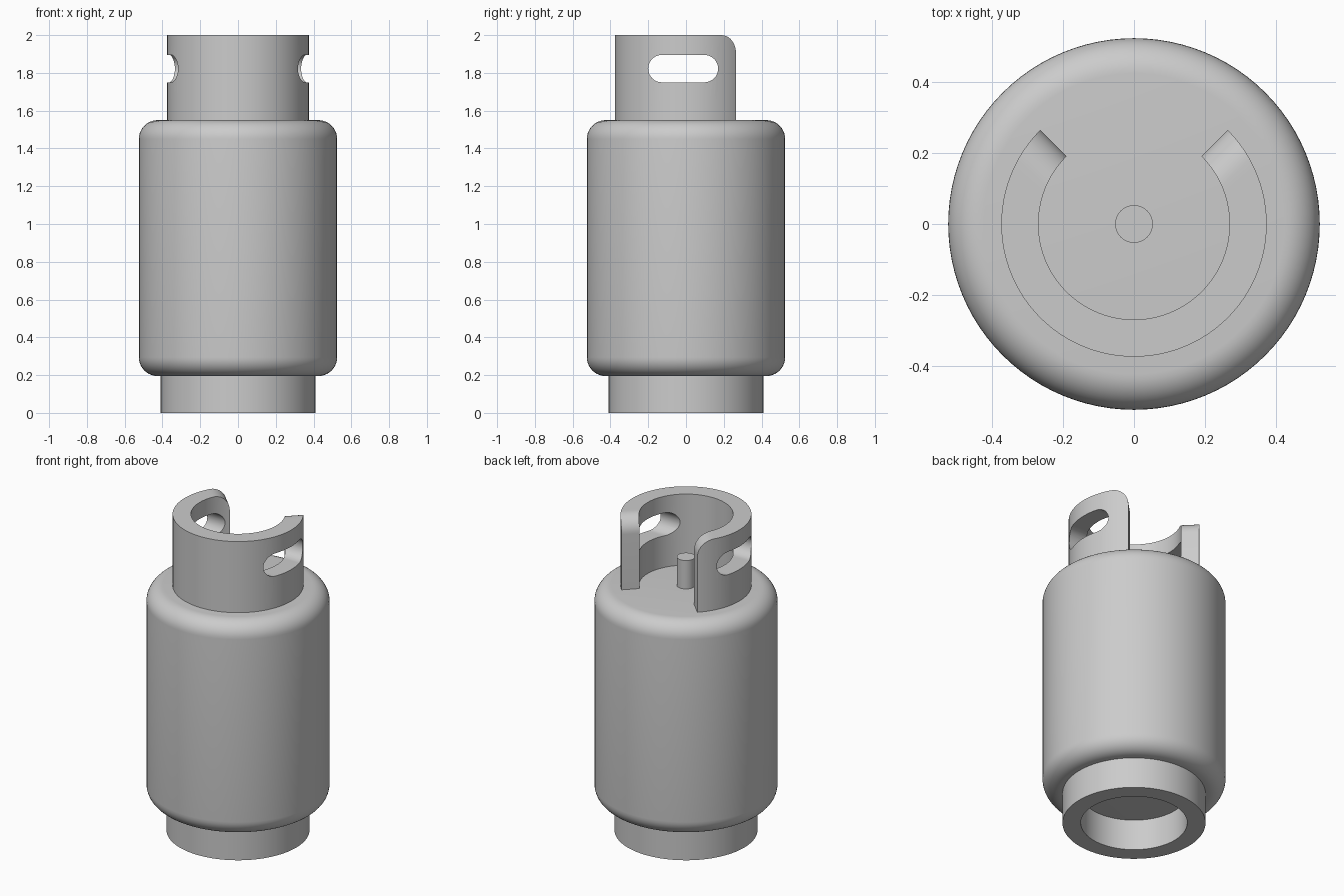
import bpy
import bmesh
import math

cube = bpy.data.objects.get("Cube")
if cube:
    bpy.data.objects.remove(cube, do_unlink=True)

SEGMENTS = 96
BODY_BOTTOM, BODY_TOP, TOP = 0.195, 1.55, 2.0

grey = bpy.data.materials.new("grey metal")
grey.use_nodes = True
colour = (0.6, 0.6, 0.6, 1)
grey.diffuse_color = colour
grey.node_tree.nodes["Principled BSDF"].inputs["Base Color"].default_value = colour


def add_object(name, bm):
    bmesh.ops.recalc_face_normals(bm, faces=bm.faces)
    mesh = bpy.data.meshes.new(name)
    bm.to_mesh(mesh)
    bm.free()
    mesh.materials.append(grey)
    obj = bpy.data.objects.new(name, mesh)
    bpy.context.collection.objects.link(obj)
    return obj


def smooth(obj):
    bpy.ops.object.select_all(action="DESELECT")
    obj.select_set(True)
    bpy.context.view_layer.objects.active = obj
    bpy.ops.object.shade_smooth_by_angle(angle=math.radians(35))


def lathe(name, profile, closed=False):
    """Spin a (radius, z) profile around the vertical axis."""
    bm = bmesh.new()
    verts = [bm.verts.new((r, 0, z)) for r, z in profile]
    pairs = list(zip(verts, verts[1:]))
    if closed:
        pairs.append((verts[-1], verts[0]))
    edges = [bm.edges.new(pair) for pair in pairs]
    bmesh.ops.spin(bm, geom=verts + edges, cent=(0, 0, 0), axis=(0, 0, 1),
                   angle=math.tau, steps=SEGMENTS)
    bmesh.ops.remove_doubles(bm, verts=bm.verts, dist=0.0001)
    obj = add_object(name, bm)
    smooth(obj)
    return obj


def arc(cx, cz, radius, start, end, steps=10):
    angles = [math.radians(start + (end - start) * i / steps) for i in range(steps + 1)]
    return [(cx + radius * math.cos(a), cz + radius * math.sin(a)) for a in angles]


# Tank with rounded shoulders
R, FILLET = 0.525, 0.1
lathe("tank_body",
      [(0, BODY_BOTTOM)]
      + arc(R - FILLET, BODY_BOTTOM + FILLET, FILLET, -90, 0)
      + arc(R - FILLET, BODY_TOP - FILLET, FILLET, 0, 90)
      + [(0, BODY_TOP)])

# Hollow foot ring
lathe("foot_ring", [(0.41, 0), (0.41, BODY_BOTTOM), (0.305, BODY_BOTTOM), (0.305, 0)], closed=True)

# Valve stem
lathe("valve_stem", [(0, BODY_TOP), (0.053, BODY_TOP), (0.053, 1.73), (0, 1.73)])

# Handle collar, open at the back, with rounded upper end corners
OUTER, INNER, CORNER = 0.375, 0.27, 0.1
END = math.radians(45)
corner = [(CORNER * (1 - math.cos(t)), TOP - CORNER * (1 - math.sin(t)))
          for t in [math.pi / 2 * i / 10 for i in range(11)]]


def stations(radius):
    """Angle and top height along the collar, from one end to the other."""
    right = [(END - math.asin(d / radius), z) for d, z in corner]
    start = right[-1][0]
    span = math.pi + 2 * start
    middle = [(start - span * i / 64, TOP) for i in range(1, 64)]
    left = [(-math.pi - a, z) for a, z in reversed(right)]
    return right + middle + left


bm = bmesh.new()
columns = []
for (ao, z), (ai, _) in zip(stations(OUTER), stations(INNER)):
    corners = [(OUTER, ao, BODY_TOP), (OUTER, ao, z), (INNER, ai, z), (INNER, ai, BODY_TOP)]
    columns.append([bm.verts.new((r * math.cos(a), r * math.sin(a), h)) for r, a, h in corners])
for a, b in zip(columns, columns[1:]):
    for i in range(4):
        j = (i + 1) % 4
        bm.faces.new((a[i], a[j], b[j], b[i]))
bm.faces.new(columns[0])
bm.faces.new(columns[-1])
collar = add_object("handle_collar", bm)

# Stadium cutter for both hand slots
SLOT_R, SLOT_Z = 0.0725, 1.8225
outline = arc(0.0975, SLOT_Z, SLOT_R, -90, 90, 16) + arc(-0.1275, SLOT_Z, SLOT_R, 90, 270, 16)
bm = bmesh.new()
face = bm.faces.new([bm.verts.new((-0.6, y, z)) for y, z in outline])
extruded = bmesh.ops.extrude_face_region(bm, geom=[face])
bmesh.ops.translate(bm, vec=(1.2, 0, 0),
                    verts=[v for v in extruded["geom"] if isinstance(v, bmesh.types.BMVert)])
cutter = add_object("slot_cutter", bm)

cut = collar.modifiers.new("hand slots", "BOOLEAN")
cut.operation = "DIFFERENCE"
cut.solver = "EXACT"
cut.object = cutter
bpy.ops.object.select_all(action="DESELECT")
collar.select_set(True)
bpy.context.view_layer.objects.active = collar
bpy.ops.object.modifier_apply(modifier=cut.name)
bpy.data.objects.remove(cutter, do_unlink=True)
smooth(collar)
